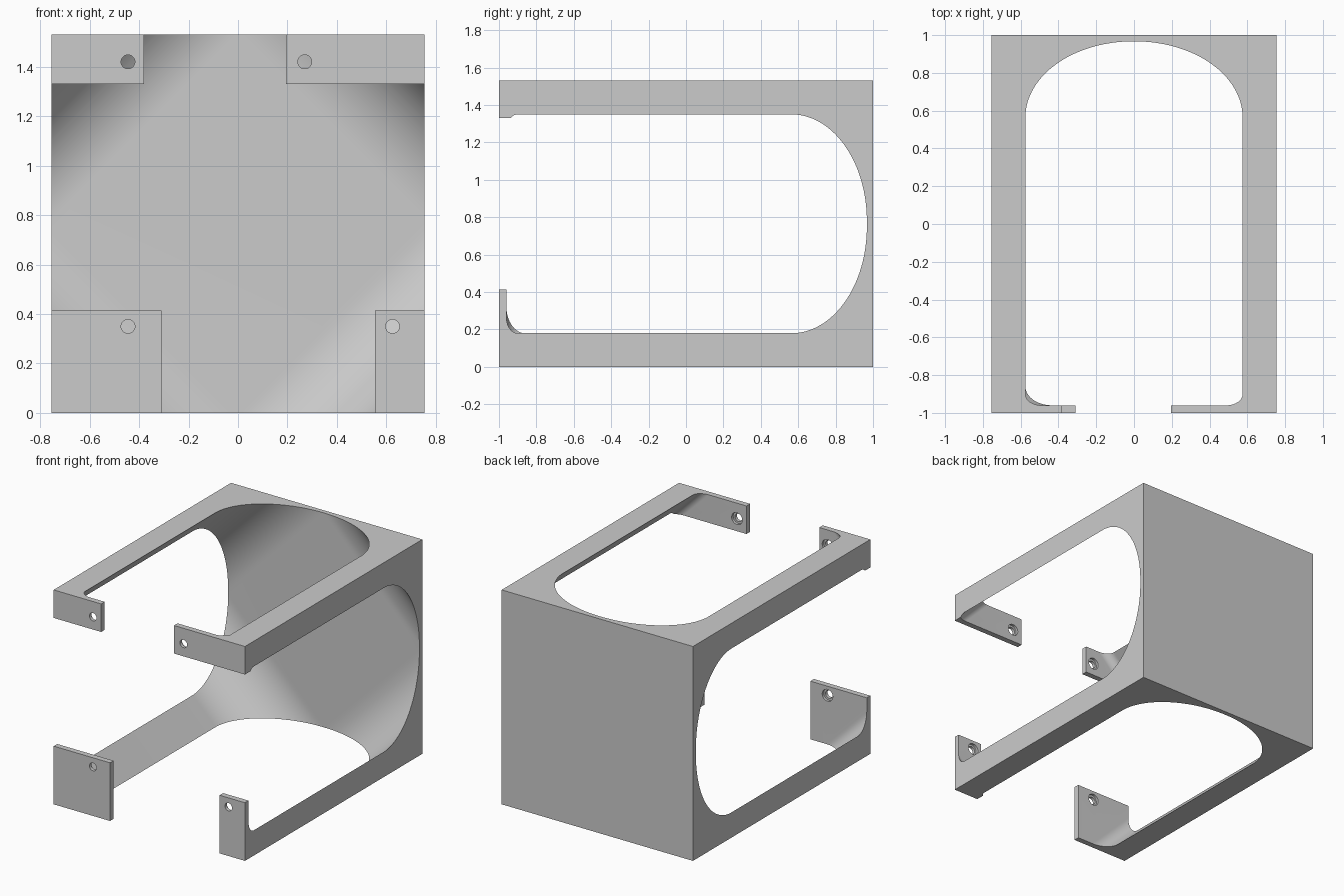
import bpy, bmesh, math
from mathutils import Matrix

cube = bpy.data.objects.get("Cube")
if cube:
    bpy.data.objects.remove(cube, do_unlink=True)

W, D, H = 0.755, 1.0, 1.53      # half width, half depth, height
MID = H / 2
WALL = 1.34                     # diagonal wall: |x| + |z - MID|
PLATE = -0.96                   # inner face of the front tabs
ROOT2 = math.sqrt(2)


def new_object(name, bm):
    bmesh.ops.recalc_face_normals(bm, faces=bm.faces[:])
    mesh = bpy.data.meshes.new(name)
    bm.to_mesh(mesh)
    bm.free()
    obj = bpy.data.objects.new(name, mesh)
    bpy.context.collection.objects.link(obj)
    return obj


def loft(name, rings):
    """Closed solid through a list of equal-length point rings."""
    bm = bmesh.new()
    loops = [[bm.verts.new(p) for p in ring] for ring in rings]
    for a, b in zip(loops, loops[1:]):
        for i in range(len(a)):
            j = (i + 1) % len(a)
            bm.faces.new((a[i], a[j], b[j], b[i]))
    bm.faces.new(loops[0])
    bm.faces.new(loops[-1])
    return new_object(name, bm)


def cylinder(name, x, z, radius, y0, y1):
    circle = [2 * math.pi * i / 32 for i in range(32)]
    return loft(name, [[(x + radius * math.cos(t), y, z + radius * math.sin(t))
                        for t in circle] for y in (y0, y1)])


def cut(target, cutter):
    cutter.hide_render = True
    mod = target.modifiers.new("cut", 'BOOLEAN')
    mod.operation = 'DIFFERENCE'
    mod.solver = 'EXACT'
    mod.object = cutter
    bpy.context.view_layer.objects.active = target
    bpy.ops.object.modifier_apply(modifier=mod.name)
    bpy.data.objects.remove(cutter, do_unlink=True)


# Outer block
bm = bmesh.new()
bmesh.ops.create_cube(bm, size=1, matrix=Matrix.Translation((0, 0, MID))
                      @ Matrix.Diagonal((2 * W, 2 * D, H, 1)))
cage = new_object("corner_rail_cage", bm)


# Diamond cavity, filleted at the back wall and at the front tabs
def diamond(y, a_low, a_high, b_low, b_high):
    corners = ((a_low, b_low), (a_high, b_low), (a_high, b_high), (a_low, b_high))
    return [((a - b) / 2, y, MID + (a + b) / 2) for a, b in corners]


def inset(y, radius):
    d = min(radius, max(0, PLATE + radius - y))
    return ROOT2 * (radius - math.sqrt(radius ** 2 - d ** 2))


SMALL, LARGE = 0.06, 0.1
rings = []
for i in range(21):
    y = PLATE + LARGE * (1 - math.cos(math.pi / 2 * i / 20))
    s = WALL - inset(y, SMALL)
    rings.append(diamond(y, inset(y, LARGE) - WALL, s, -s, s))
FLOOR = 0.77
back_radius = (WALL - FLOOR) / ROOT2
for i in range(33):
    t = math.pi / 2 * i / 32
    s = FLOOR + (WALL - FLOOR) * math.cos(t)
    y = 0.967 - back_radius * (1 - math.sin(t))
    rings.append(diamond(y, -s, s, -s, s))
cut(cage, loft("cavity_cutter", rings))

# Front opening, leaving the four tabs
TOP, LOW = 1.33, 0.415
outline = [(-0.38, 1.7), (-0.38, TOP), (-0.9, TOP), (-0.9, LOW),
           (-0.31, LOW), (-0.31, -0.2), (0.555, -0.2), (0.555, LOW),
           (0.9, LOW), (0.9, TOP), (0.195, TOP), (0.195, 1.7)]
cut(cage, loft("front_opening_cutter",
               [[(x, y, z) for x, z in outline] for y in (-1.1, -0.8)]))

# Screw holes with a counterbore on the inner side
for x, z in ((-0.445, 1.42), (0.27, 1.42), (-0.445, 0.35), (0.625, 0.35)):
    cut(cage, cylinder("counterbore_cutter", x, z, 0.042, -0.978, -0.93))
    cut(cage, cylinder("hole_cutter", x, z, 0.028, -1.1, -0.9))

# Material and shading
grey = bpy.data.materials.new("light_grey")
grey.use_nodes = True
colour = (0.6, 0.6, 0.6, 1)
grey.diffuse_color = colour
grey.node_tree.nodes["Principled BSDF"].inputs["Base Color"].default_value = colour
cage.data.materials.clear()
cage.data.materials.append(grey)
bpy.ops.object.select_all(action='DESELECT')
cage.select_set(True)
bpy.context.view_layer.objects.active = cage
bpy.ops.object.shade_smooth_by_angle(angle=math.radians(25))
